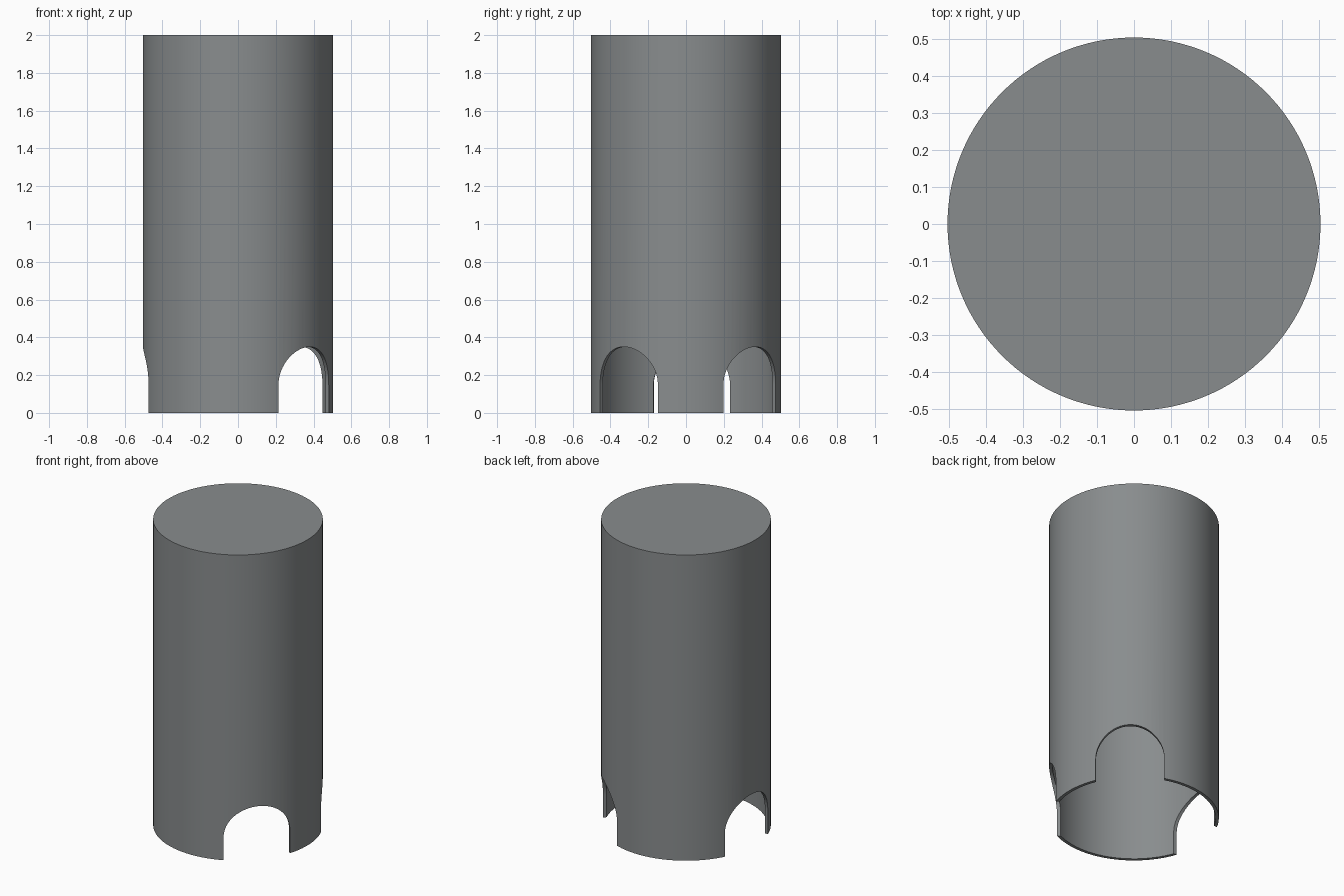
import bpy, bmesh, math
from mathutils import Matrix

if "Cube" in bpy.data.objects:
    bpy.data.objects.remove(bpy.data.objects["Cube"])

RADIUS, WALL, HEIGHT = 0.503, 0.02, 2.0
ARCH_R, ARCH_SPRING = 0.203, 0.147
ARCH_ANGLES = (-41, 47, 176)      # directions the arches face, in degrees

grey = bpy.data.materials.new("slate_grey")
grey.diffuse_color = (0.25, 0.265, 0.27, 1)
grey.use_nodes = True
grey.node_tree.nodes["Principled BSDF"].inputs["Base Color"].default_value = grey.diffuse_color


def make_object(name, bm):
    bmesh.ops.recalc_face_normals(bm, faces=bm.faces)
    mesh = bpy.data.meshes.new(name)
    bm.to_mesh(mesh)
    bm.free()
    mesh.materials.append(grey)
    obj = bpy.data.objects.new(name, mesh)
    bpy.context.collection.objects.link(obj)
    return obj


# Hollow tube, closed at the top and open at the bottom
bm = bmesh.new()
profile = [(0, HEIGHT), (RADIUS, HEIGHT), (RADIUS, 0),
           (RADIUS - WALL, 0), (RADIUS - WALL, HEIGHT - WALL), (0, HEIGHT - WALL)]
verts = [bm.verts.new((r, 0, z)) for r, z in profile]
edges = [bm.edges.new(pair) for pair in zip(verts, verts[1:])]
bmesh.ops.spin(bm, geom=verts + edges, cent=(0, 0, 0), axis=(0, 0, 1),
               angle=math.tau, steps=128, use_merge=True)
bmesh.ops.remove_doubles(bm, verts=bm.verts, dist=1e-5)
tube = make_object("hollow_tube", bm)

# Round-topped arch cutters, extruded outwards from near the axis
bm = bmesh.new()
outline = [(-ARCH_R, -0.1), (ARCH_R, -0.1)]
for i in range(33):
    a = math.pi * i / 32
    outline.append((ARCH_R * math.cos(a), ARCH_SPRING + ARCH_R * math.sin(a)))
for angle in ARCH_ANGLES:
    face = bm.faces.new([bm.verts.new((0.32, y, z)) for y, z in outline])
    new = bmesh.ops.extrude_face_region(bm, geom=[face])["geom"]
    moved = [v for v in new if isinstance(v, bmesh.types.BMVert)]
    bmesh.ops.translate(bm, verts=moved, vec=(0.4, 0, 0))
    bmesh.ops.rotate(bm, verts=list(set(moved) | set(face.verts)) if face.is_valid else moved,
                     cent=(0, 0, 0), matrix=Matrix.Rotation(math.radians(angle), 3, 'Z'))
cutter = make_object("arch_cutter", bm)

# Cut the arches, then drop the cutter
mod = tube.modifiers.new("arches", 'BOOLEAN')
mod.operation = 'DIFFERENCE'
mod.solver = 'EXACT'
mod.object = cutter
bpy.context.view_layer.objects.active = tube
tube.select_set(True)
bpy.ops.object.modifier_apply(modifier=mod.name)
bpy.data.objects.remove(cutter)
bpy.ops.object.shade_smooth_by_angle(angle=math.radians(30))
